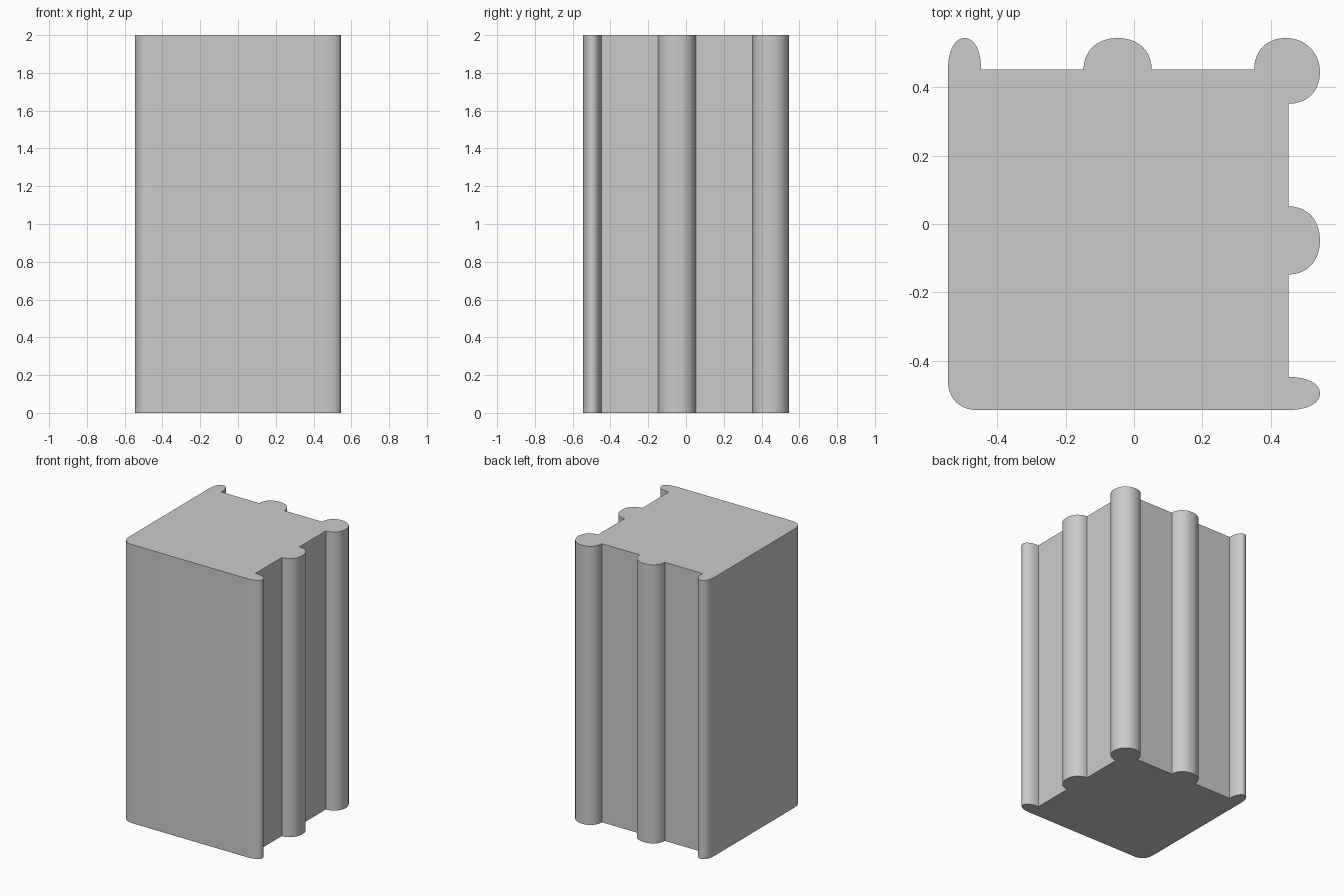
import bpy, bmesh, math
from mathutils import Vector

if "Cube" in bpy.data.objects:
    bpy.data.objects.remove(bpy.data.objects["Cube"])

E, W, H = 0.545, 0.452, 2.0   # outer edge, recessed wall, height
STEPS = 10


def quarter(p, c, q, k=0.57):
    """Rounded quarter from p to q, bulging toward corner c."""
    p, c, q = Vector(p), Vector(c), Vector(q)
    a, b = p.lerp(c, k), q.lerp(c, k)
    out = []
    for i in range(STEPS + 1):
        t = i / STEPS
        s = 1 - t
        out.append(p * s**3 + a * 3 * s * s * t + b * 3 * s * t * t + q * t**3)
    return out


def rib(x0, x1):
    """Full rounded rib rising from the recessed wall to the outer edge."""
    m = (x0 + x1) / 2
    return (quarter((x0, W), (x0, E), (m, E), 0.6)
            + quarter((m, E), (x1, E), (x1, W), 0.6)[1:])


# back side of the outline; the right side is its mirror across the diagonal
back = rib(-E, -0.448) + rib(-0.148, 0.052)
back += quarter((0.352, W), (0.352, E), (0.445, E), 0.6)
right = [Vector((p.y, p.x)) for p in reversed(back)]
corner = quarter((0.445, E), (E, E), (E, 0.445))[1:-1]
front_left = quarter((-0.46, -E), (-E, -E), (-E, -0.46), 0.6)
outline = back + corner + right + front_left

# ribbed column: outline extruded upward
bm = bmesh.new()
face = bm.faces.new([bm.verts.new((p.x, p.y, 0)) for p in outline])
ext = bmesh.ops.extrude_face_region(bm, geom=[face], use_keep_orig=True)
top = [v for v in ext["geom"] if isinstance(v, bmesh.types.BMVert)]
bmesh.ops.translate(bm, vec=(0, 0, H), verts=top)
bmesh.ops.recalc_face_normals(bm, faces=bm.faces[:])
mesh = bpy.data.meshes.new("ribbed_column")
bm.to_mesh(mesh)
bm.free()

column = bpy.data.objects.new("ribbed_column", mesh)
bpy.context.collection.objects.link(column)
bpy.context.view_layer.objects.active = column
column.select_set(True)
bpy.ops.object.shade_smooth_by_angle(angle=math.radians(35))
